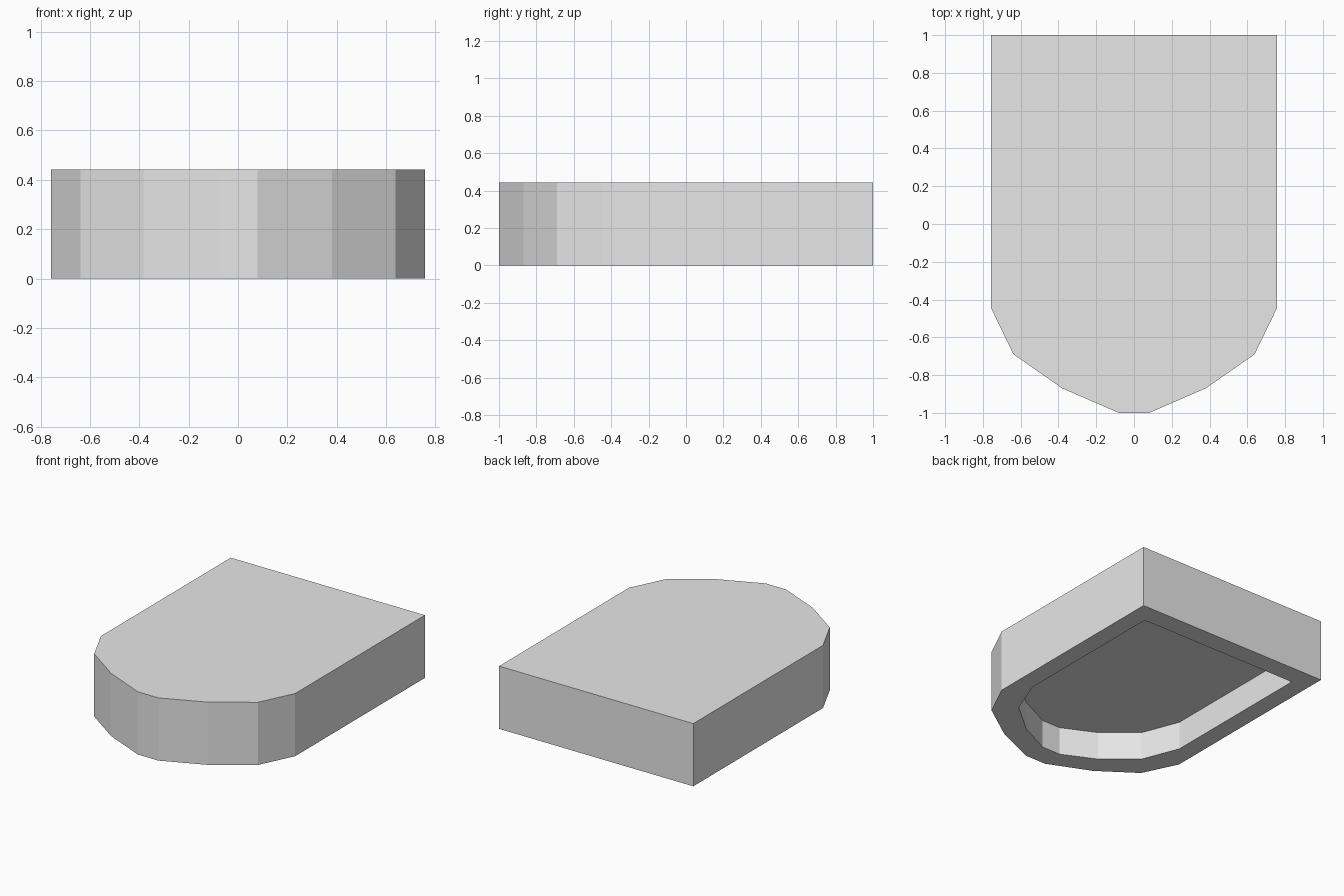
import bpy
import bmesh

cube = bpy.data.objects.get("Cube")
if cube:
    bpy.data.objects.remove(cube, do_unlink=True)

HEIGHT = 0.442
RECESS_DEPTH = 0.2

# Half outlines, from the back corner round to the nose
outer_half = [(0.757, 1), (0.757, -0.445), (0.638, -0.69), (0.38, -0.87), (0.08, -1)]
inner_half = [(0.627, 0.857), (0.627, -0.285), (0.525, -0.547), (0.307, -0.73), (0.072, -0.843)]


def mirrored(half):
    return half + [(-x, y) for x, y in reversed(half)]


def ring(bm, outline, z):
    return [bm.verts.new((x, y, z)) for x, y in outline]


def bridge(bm, a, b):
    for i in range(len(a)):
        j = (i + 1) % len(a)
        bm.faces.new((a[i], a[j], b[j], b[i]))


# Plain grey surface
grey = bpy.data.materials.new("light_grey")
grey.use_nodes = True
colour = (0.8, 0.8, 0.8, 1)
grey.diffuse_color = colour
grey.node_tree.nodes["Principled BSDF"].inputs["Base Color"].default_value = colour

# Solid slab with a rounded nose and a recess in its underside
bm = bmesh.new()
outer, inner = mirrored(outer_half), mirrored(inner_half)
top = ring(bm, outer, HEIGHT)
base = ring(bm, outer, 0)
lip = ring(bm, inner, 0)
recess = ring(bm, inner, RECESS_DEPTH)
bm.faces.new(top)
for a, b in ((top, base), (base, lip), (lip, recess)):
    bridge(bm, a, b)
bm.faces.new(recess)
bmesh.ops.recalc_face_normals(bm, faces=bm.faces)

mesh = bpy.data.meshes.new("recessed_slab")
bm.to_mesh(mesh)
bm.free()
mesh.materials.append(grey)
slab = bpy.data.objects.new("recessed_slab", mesh)
bpy.context.collection.objects.link(slab)
